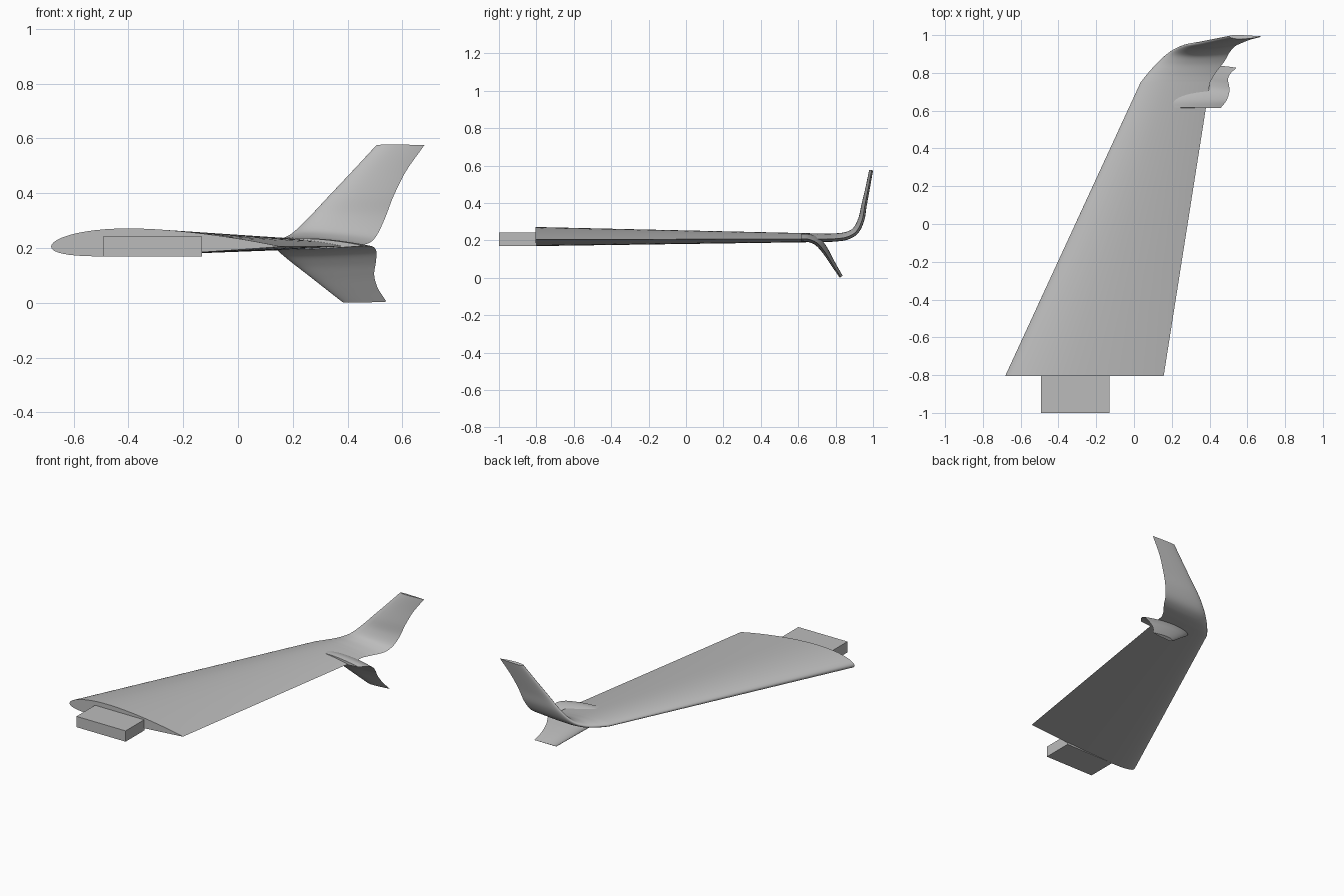
import bpy, bmesh, math
from mathutils import Vector

if "Cube" in bpy.data.objects:
    bpy.data.objects.remove(bpy.data.objects["Cube"], do_unlink=True)

# single grey finish
grey = bpy.data.materials.new("light_grey")
grey.use_nodes = True
grey.diffuse_color = (0.5, 0.5, 0.5, 1)
grey.node_tree.nodes["Principled BSDF"].inputs["Base Color"].default_value = (0.5, 0.5, 0.5, 1)


def airfoil(n=28, camber=0.02, peak=0.4, thick=0.12):
    """Closed cambered wing section on a unit chord: (along, up)."""
    upper, lower = [], []
    for i in range(n + 1):
        x = (1 - math.cos(math.pi * i / n)) / 2
        t = 5 * thick * (0.2969 * math.sqrt(x) - 0.126 * x - 0.3516 * x**2
                         + 0.2843 * x**3 - 0.1036 * x**4)
        p = peak if x < peak else 1 - peak
        c = camber * (1 - ((x - peak) / p) ** 2)
        upper.append((x, c + t))
        lower.append((x, c - t))
    return upper[::-1] + lower[1:-1]


def smooth_stations(pts, steps=6):
    """Catmull-Rom interpolation through (y, z, leading x, trailing x)."""
    pts = [Vector(p) for p in pts]
    ext = [2 * pts[0] - pts[1]] + pts + [2 * pts[-1] - pts[-2]]
    out = []
    for a, b, c, d in zip(ext, ext[1:], ext[2:], ext[3:]):
        for k in range(steps):
            t = k / steps
            out.append(0.5 * (2 * b + (c - a) * t + (2 * a - 5 * b + 4 * c - d) * t**2
                              + (3 * b - a - 3 * c + d) * t**3))
    return out + [pts[-1]]


def loft(name, stations):
    bm = bmesh.new()
    rings = []
    last = len(stations) - 1
    for i, (y, z, lead, trail) in enumerate(stations):
        a, b = stations[max(i - 1, 0)], stations[min(i + 1, last)]
        dy, dz = b[0] - a[0], b[1] - a[1]
        length = math.hypot(dy, dz)
        ny, nz = -dz / length, dy / length
        chord = trail - lead
        rings.append([bm.verts.new((lead + u * chord, y + ny * v * chord, z + nz * v * chord))
                      for u, v in airfoil()])
    n = len(rings[0])
    for r, s in zip(rings, rings[1:]):
        for j in range(n):
            bm.faces.new((r[j], r[(j + 1) % n], s[(j + 1) % n], s[j]))
    bm.faces.new(rings[0])
    bm.faces.new(rings[-1])
    return finish(name, bm)


def finish(name, bm, smooth=True):
    bmesh.ops.recalc_face_normals(bm, faces=bm.faces)
    mesh = bpy.data.meshes.new(name)
    bm.to_mesh(mesh)
    bm.free()
    mesh.materials.append(grey)
    ob = bpy.data.objects.new(name, mesh)
    bpy.context.collection.objects.link(ob)
    if smooth:
        bpy.ops.object.select_all(action="DESELECT")
        ob.select_set(True)
        bpy.context.view_layer.objects.active = ob
        bpy.ops.object.shade_smooth_by_angle(angle=math.radians(35))
    return ob


# main wing, sweeping up into the tall winglet
upper_path = smooth_stations([
    (0.75, 0.207, 0.035, 0.402), (0.80, 0.209, 0.075, 0.432),
    (0.86, 0.218, 0.13, 0.478), (0.91, 0.247, 0.19, 0.507),
    (0.942, 0.31, 0.257, 0.537), (0.957, 0.39, 0.332, 0.568),
    (0.975, 0.48, 0.417, 0.613), (0.993, 0.575, 0.505, 0.68)])
root = Vector((-0.805, 0.205, -0.682, 0.157))
loft("wing_with_upper_winglet", [root] + upper_path)

# lower winglet, curving down from under the wing
lower_path = smooth_stations([
    (0.615, 0.208, 0.13, 0.46), (0.655, 0.206, 0.135, 0.49),
    (0.70, 0.187, 0.15, 0.505), (0.735, 0.148, 0.196, 0.503),
    (0.765, 0.102, 0.255, 0.497), (0.795, 0.054, 0.316, 0.51),
    (0.827, 0.004, 0.38, 0.542)])
loft("lower_winglet", lower_path)

# rectangular mounting tab on the root
bm = bmesh.new()
bmesh.ops.create_cube(bm, size=1)
for v in bm.verts:
    v.co = Vector((v.co.x * 0.363 - 0.312, v.co.y * 0.2 - 0.9, v.co.z * 0.072 + 0.205))
finish("root_tab", bm, smooth=False)
